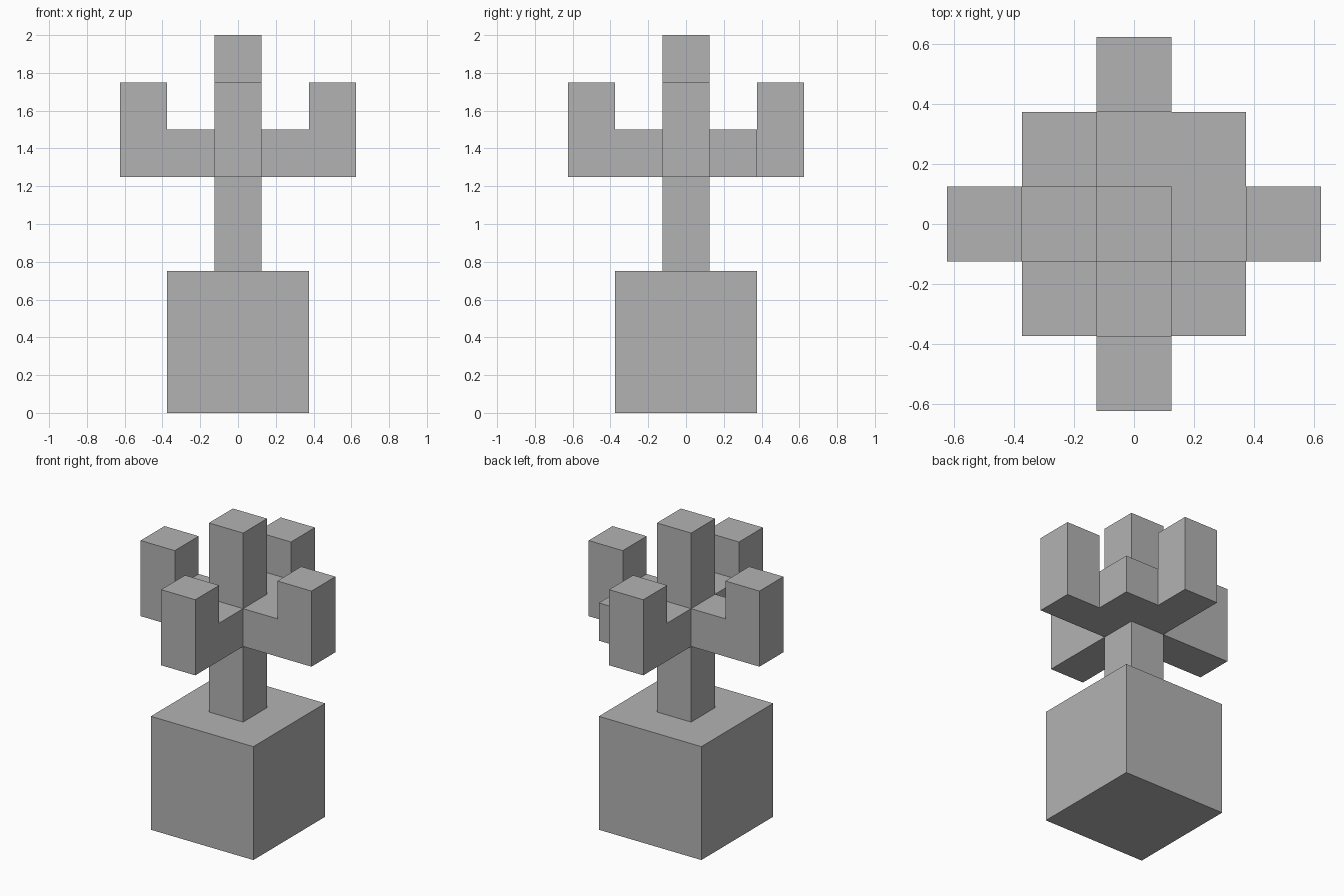
import bpy, bmesh, math
from mathutils import Matrix, Vector

cube = bpy.data.objects.get("Cube")
if cube:
    bpy.data.objects.remove(cube, do_unlink=True)

U = 0.25  # block size that every part is measured in

grey = bpy.data.materials.new("plain grey")
grey.use_nodes = True
colour = (0.45, 0.45, 0.45, 1)
grey.diffuse_color = colour
grey.node_tree.nodes["Principled BSDF"].inputs["Base Color"].default_value = colour


def finish(name, bm):
    bmesh.ops.recalc_face_normals(bm, faces=bm.faces)
    mesh = bpy.data.meshes.new(name)
    bm.to_mesh(mesh)
    bm.free()
    mesh.materials.append(grey)
    obj = bpy.data.objects.new(name, mesh)
    bpy.context.collection.objects.link(obj)
    return obj


def box(name, centre, size):
    """Box with its centre and size given in blocks."""
    bm = bmesh.new()
    place = Matrix.Translation(Vector(centre) * U) @ Matrix.Diagonal((*(Vector(size) * U), 1))
    bmesh.ops.create_cube(bm, size=1, matrix=place)
    return finish(name, bm)


def arm(name, angle):
    """L-shaped arm: an outward block with an upright tip, turned about z."""
    profile = [(0.5, 5), (2.5, 5), (2.5, 7), (1.5, 7), (1.5, 6), (0.5, 6)]
    bm = bmesh.new()
    side = bm.faces.new([bm.verts.new((x * U, -U / 2, z * U)) for x, z in profile])
    extruded = bmesh.ops.extrude_face_region(bm, geom=[side], use_keep_orig=True)["geom"]
    moved = [v for v in extruded if isinstance(v, bmesh.types.BMVert)]
    bmesh.ops.translate(bm, verts=moved, vec=(0, U, 0))
    bmesh.ops.rotate(bm, verts=bm.verts, cent=(0, 0, 0),
                     matrix=Matrix.Rotation(angle, 3, "Z"))
    return finish(name, bm)


# Pot and trunk
box("pot", (0, 0, 1.5), (3, 3, 3))
box("trunk", (0, 0, 5.5), (1, 1, 5))

# Four arms around the trunk
for i, label in enumerate(("left", "back", "right", "front")):
    arm(label + "_arm", i * math.pi / 2)

# Block filling the corner between the left and back arms
box("corner_block", (1, 1, 5.5), (1, 1, 1))
